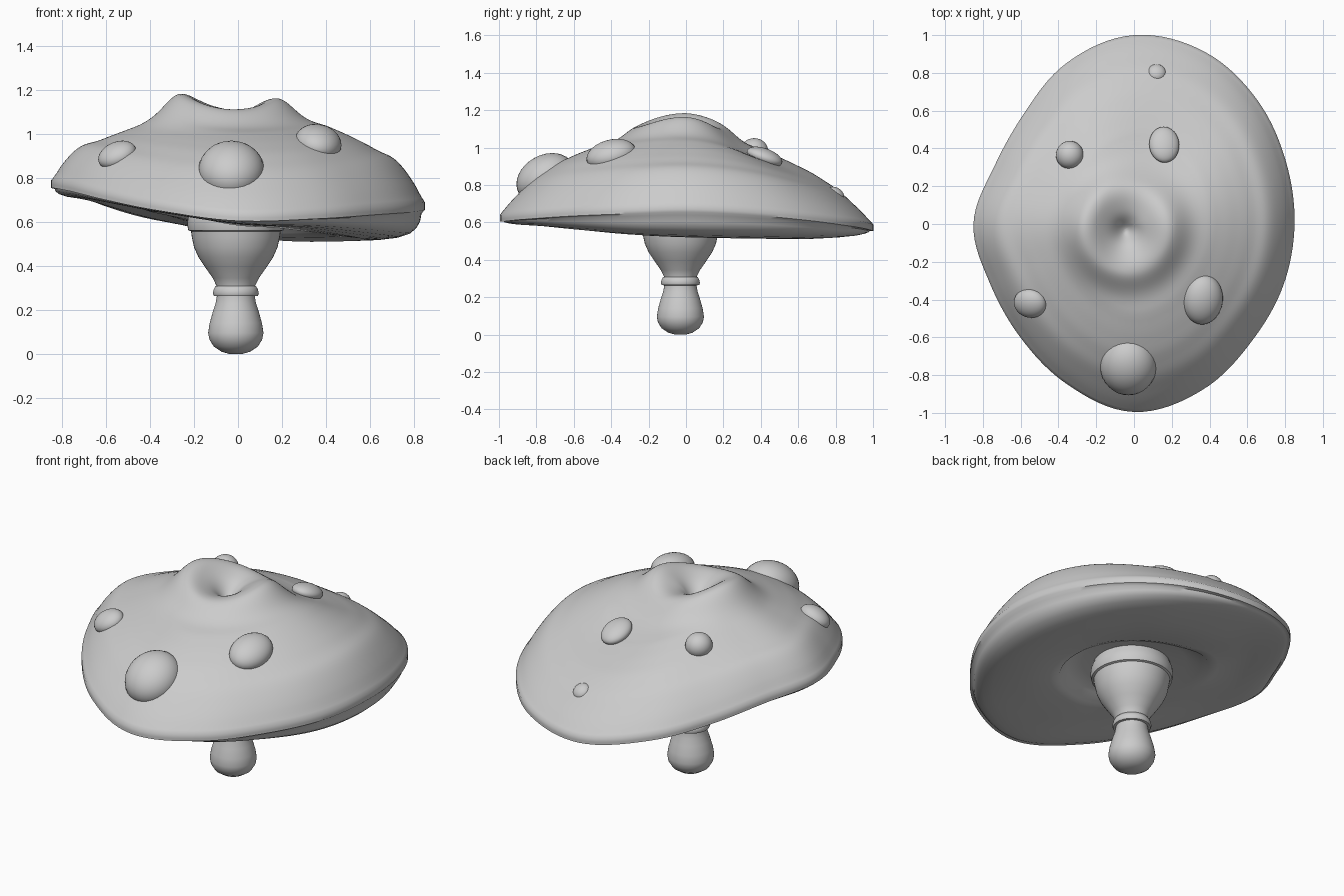
import bpy, math

if "Cube" in bpy.data.objects:
    bpy.data.objects.remove(bpy.data.objects["Cube"])

# Values every 22.5 degrees, anticlockwise from +x
RADIUS = [.85, .87, .925, .985, 1.0, .925, .825, .80, .85, .825, .85, .92, .995, .95, .88, .855]
RIM_Z = [.69, .675, .645, .61, .59, .64, .7, .76, .79, .775, .735, .685, .64, .65, .668, .68]
UNDER_Z = [.52, .515, .512, .512, .535, .60, .655, .69, .705, .70, .675, .635, .59, .575, .55, .53]
# Dome height fraction against radius fraction
DOME = [(0, 1), (.3, .95), (.47, .88), (.59, .77), (.7, .65), (.82, .46), (.9, .27), (.95, .15), (1, 0)]
SEGS = 128


def around(vals, a):
    """Smooth periodic interpolation of a ring of values."""
    t = (a / math.tau * len(vals)) % len(vals)
    i, f = int(t), t % 1
    p0, p1, p2, p3 = (vals[(i + k) % len(vals)] for k in (-1, 0, 1, 2))
    return p1 + .5 * f * (p2 - p0 + f * (2*p0 - 5*p1 + 4*p2 - p3 + f * (3*(p1 - p2) + p3 - p0)))


def dome(s):
    for (a, u), (b, v) in zip(DOME, DOME[1:]):
        if s <= b:
            return u + (v - u) * (s - a) / (b - a)
    return 0


def soft_dome(s):
    if s > .97:
        return dome(s)
    return (dome(max(s - .03, 0)) + 2 * dome(s) + dome(s + .03)) / 4


def make_mesh(name, rings, angle=50):
    """Skin a list of equal rings, closing both ends with a fan."""
    verts = [p for r in rings for p in r]
    n = len(rings[0])
    faces = [(i*n + j, i*n + (j+1) % n, (i+1)*n + (j+1) % n, (i+1)*n + j)
             for i in range(len(rings) - 1) for j in range(n)]
    for base, flip in ((0, True), ((len(rings) - 1) * n, False)):
        ring = verts[base:base + n]
        c = len(verts)
        verts.append(tuple(sum(p[k] for p in ring) / n for k in range(3)))
        for j in range(n):
            a, b = base + j, base + (j + 1) % n
            faces.append((b, a, c) if flip else (a, b, c))
    me = bpy.data.meshes.new(name)
    me.from_pydata(verts, [], faces)
    ob = bpy.data.objects.new(name, me)
    bpy.context.collection.objects.link(ob)
    bpy.ops.object.select_all(action='DESELECT')
    ob.select_set(True)
    bpy.context.view_layer.objects.active = ob
    bpy.ops.object.shade_smooth_by_angle(angle=math.radians(angle))
    return ob


def top_point(s, a):
    r = around(RADIUS, a) * s
    x, y = r * math.cos(a), r * math.sin(a)
    rim = around(RIM_Z, a)
    apex = 1.075 + .015 * math.cos(2 * a) * min(1, s * 4)
    z = rim + (apex - rim) * soft_dome(s)
    # fuller shoulder at the sides
    z += .035 * math.cos(a) ** 2 * math.exp(-((s - .87) / .1) ** 2) * min(1, (1 - s) * 20)
    # flatter slope at the back right
    off = (a - math.radians(70) + math.pi) % math.tau - math.pi
    z -= .08 * math.exp(-(off / .65) ** 2) * math.sin(math.pi * s) ** .8 * min(1, s * 2.2)
    # raised ring and central dimple
    q = math.hypot(x + .045, y + .03)
    b = math.atan2(y + .03, x + .045)
    height = .085 + .015 * math.cos(2 * b) - .01 * math.cos(b)
    z += height * math.exp(-((q - .22) / (.1 if q > .22 else .13)) ** 2) - .06 * math.exp(-(q / .06) ** 2)
    return x, y, z


def under_point(s, f, a):
    """f runs from the rim height (0) to the underside height (1)."""
    r, rim = around(RADIUS, a) * s, around(RIM_Z, a) - .03
    return r * math.cos(a), r * math.sin(a), rim + (around(UNDER_Z, a) - rim) * f


def recess_point(r, z, k, a):
    """Hollow around the stem; k blends the underside height to z."""
    return r * math.cos(a), r * math.sin(a), z * k + around(UNDER_Z, a) * (1 - k)


angles = [math.tau * j / SEGS for j in range(SEGS)]

# Cap: underside from the stem outwards, lip, then dome up to the centre
rings = [[recess_point(r, z, k, a) for a in angles]
         for r, z, k in ((.1, .66, 1), (.28, .65, 1), (.36, .64, .85), (.40, .59, .5), (.45, .57, .3))]
rings += [[under_point(s, f, a) for a in angles]
          for s, f in ((.68, 1), (.78, .98), (.86, .92), (.92, .8), (.955, .62), (.975, .4), (.982, .15))]
rings += [[(x, y, z - d) for x, y, z in (top_point(1, a) for a in angles)] for d in (.035, .02)]
rings += [[top_point(1 - i / 64, a) for a in angles] for i in range(64)]
make_mesh("cap", rings)


def lathe(name, profile, cx, cy, n=48):
    make_mesh(name, [[(cx + r * math.cos(math.tau * j / n), cy + r * math.sin(math.tau * j / n), z)
                      for j in range(n)] for r, z in profile])


# Stem with bulbous foot and flared top
lathe("stem", [(.03, 0), (.065, .01), (.1, .033), (.12, .065), (.126, .095), (.119, .14), (.105, .19),
               (.092, .23), (.085, .27), (.088, .31), (.105, .345), (.14, .395), (.17, .44), (.19, .485),
               (.2, .53), (.204, .558), (.216, .562), (.222, .59), (.218, .62), (.2, .67)], -.01, -.03)
# Collar ring round the stem
lathe("stem_collar", [(.08, .263), (.1, .264), (.105, .275), (.1, .295), (.092, .308), (.08, .31)], -.01, -.03)

# Raised spots: centre, half sizes, tilt about x and y
SPOTS = [((-.03, -.75, .835), (.15, .165, .125), .5, 0),
         ((.365, -.4, .96), (.107, .135, .08), .25, .25),
         ((-.55, -.42, .905), (.09, .08, .055), .4, -.4),
         ((-.34, .365, .98), (.073, .075, .07), 0, 0),
         ((.16, .42, .95), (.08, .1, .045), -.35, .1),
         ((.12, .8, .75), (.05, .05, .035), -.6, .1)]
for i, (loc, size, rx, ry) in enumerate(SPOTS, 1):
    bpy.ops.mesh.primitive_uv_sphere_add(segments=32, ring_count=16, location=loc, rotation=(rx, ry, 0))
    ob = bpy.context.object
    ob.name = f"spot_{i}"
    ob.scale = size
    bpy.ops.object.shade_smooth()
